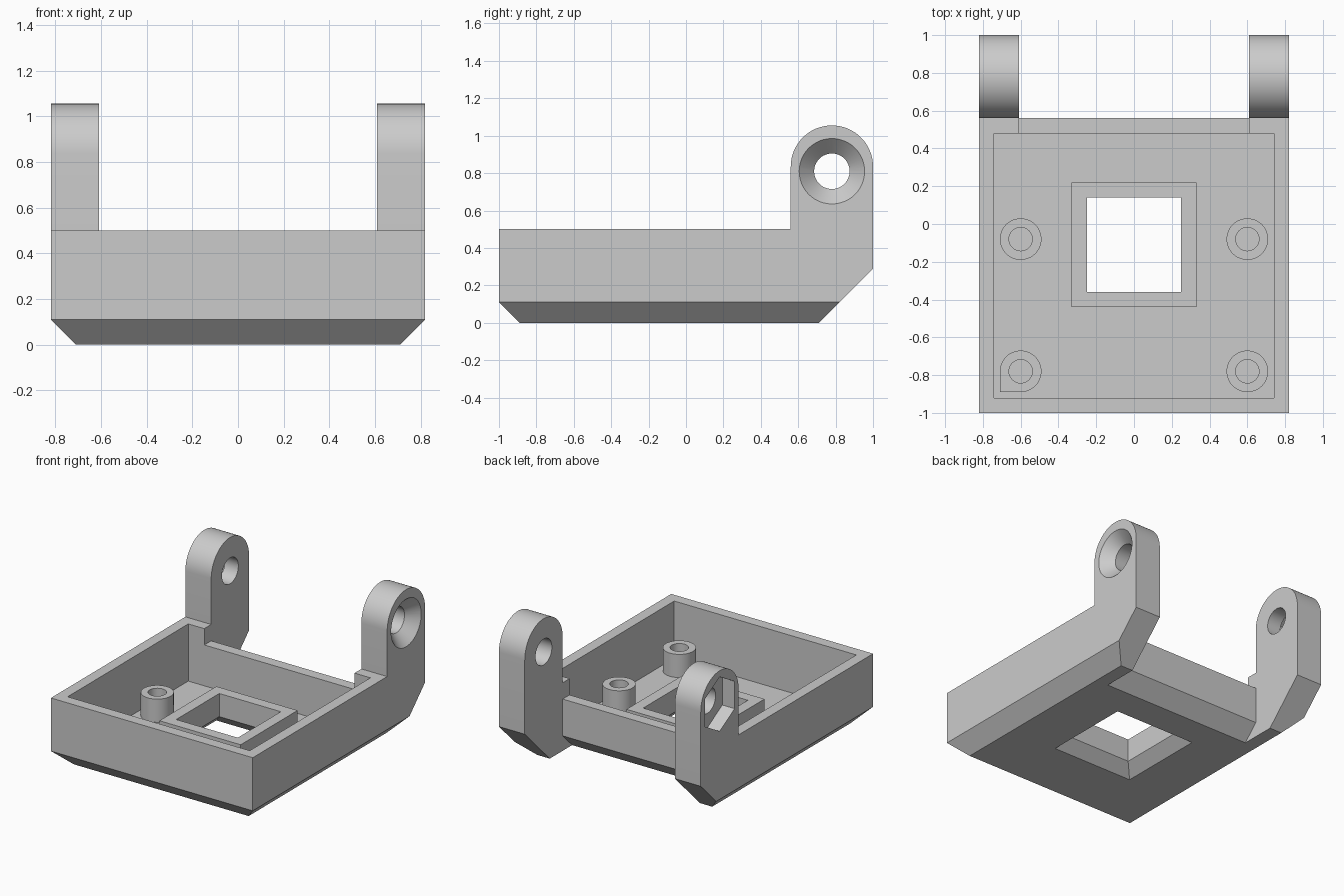
import bpy, bmesh, math
from mathutils import Matrix, Vector

if "Cube" in bpy.data.objects:
    bpy.data.objects.remove(bpy.data.objects["Cube"], do_unlink=True)

grey = bpy.data.materials.new("light grey plastic")
grey.use_nodes = True
grey.diffuse_color = (0.6, 0.6, 0.6, 1)
grey.node_tree.nodes["Principled BSDF"].inputs["Base Color"].default_value = (0.6, 0.6, 0.6, 1)


def finish(name, bm):
    bmesh.ops.recalc_face_normals(bm, faces=bm.faces)
    mesh = bpy.data.meshes.new(name)
    bm.to_mesh(mesh)
    bm.free()
    mesh.materials.append(grey)
    obj = bpy.data.objects.new(name, mesh)
    bpy.context.collection.objects.link(obj)
    return obj


def loft(name, lower, upper):
    """Solid between two matching rings of points."""
    bm = bmesh.new()
    a = [bm.verts.new(p) for p in lower]
    b = [bm.verts.new(p) for p in upper]
    bm.faces.new(a)
    bm.faces.new(b)
    for i in range(len(a)):
        j = (i + 1) % len(a)
        bm.faces.new((a[i], a[j], b[j], b[i]))
    return finish(name, bm)


def prism_x(name, yz, x0, x1):
    return loft(name, [(x0, y, z) for y, z in yz], [(x1, y, z) for y, z in yz])


def rect(half_x, y0, y1, z):
    return [(-half_x, y0, z), (half_x, y0, z), (half_x, y1, z), (-half_x, y1, z)]


def box(name, half_x, y0, y1, z0, z1):
    return loft(name, rect(half_x, y0, y1, z0), rect(half_x, y0, y1, z1))


def circle(cy, cz, r, n, start=0.0, sweep=2 * math.pi, closed=True):
    steps = n if closed else n - 1
    return [(cy + r * math.cos(start + sweep * i / steps),
             cz + r * math.sin(start + sweep * i / steps)) for i in range(n)]


def cut(target, cutter):
    mod = target.modifiers.new("cut", 'BOOLEAN')
    mod.operation = 'DIFFERENCE'
    mod.solver = 'EXACT'
    mod.object = cutter
    bpy.context.view_layer.objects.active = target
    bpy.ops.object.modifier_apply(modifier=mod.name)
    bpy.data.objects.remove(cutter, do_unlink=True)


def smooth(obj):
    bpy.ops.object.select_all(action='DESELECT')
    obj.select_set(True)
    bpy.context.view_layer.objects.active = obj
    bpy.ops.object.shade_smooth_by_angle(angle=math.radians(30))


W, WALL, CH, FLOOR, RIM = 0.82, 0.08, 0.11, 0.08, 0.5
PIVOT_Y, PIVOT_Z, EAR_R = 0.78, 0.81, 0.22

# Tray with ears: side profile pushed across the full width
profile = [(-1 + CH, 0), (0.71, 0), (1, 0.29)]
profile += circle(PIVOT_Y, 0.835, EAR_R, 33, 0, math.pi, False)
profile += [(0.56, RIM), (-1, RIM), (-1, CH)]
tray = prism_x("tray_with_ears", profile, -W, W)

# Long lower chamfers
for s in (-1, 1):
    tri = [(s * (W - CH - 0.1), -0.1), (s * (W + 0.1), -0.1), (s * (W + 0.1), CH + 0.1)]
    cut(tray, loft("chamfer_cutter", [(x, -1.2, z) for x, z in tri],
                   [(x, 1.2, z) for x, z in tri]))

# Cavity, then the gap between the ears with a lowered, chamfered back wall
cut(tray, box("cavity_cutter", W - WALL, -1 + WALL, 0.56 - WALL, FLOOR, 0.7))
gap = [(0.3, 0.38), (0.56, 0.38), (0.56, CH), (0.56 - CH - 0.1, -0.1),
       (1.2, -0.1), (1.2, 1.2), (0.3, 1.2)]
cut(tray, prism_x("gap_cutter", gap, -0.61, 0.61))

# Floor opening, flared towards the underside
HX, HY0, HY1 = 0.25, -0.36, 0.14
cut(tray, box("opening_cutter", HX, HY0, HY1, -0.1, 0.2))
f = 0.09
cut(tray, loft("flare_cutter", rect(HX + f, HY0 - f, HY1 + f, -0.01),
               rect(HX, HY0, HY1, FLOOR)))

# Pivot hole, countersink on the left ear, hexagonal nut pocket on the right ear
cut(tray, prism_x("pivot_cutter", circle(PIVOT_Y, PIVOT_Z, 0.095, 48), -1, 1))
inner, outer = circle(PIVOT_Y, PIVOT_Z, 0.095, 48), circle(PIVOT_Y, PIVOT_Z, 0.195, 48)
cut(tray, loft("countersink_cutter", [(W - 0.08, y, z) for y, z in inner],
               [(W + 0.02, y, z) for y, z in outer]))
cut(tray, prism_x("nut_cutter", circle(PIVOT_Y, PIVOT_Z, 0.2, 6, math.pi / 6), -1, -W + 0.1))
smooth(tray)

# Raised frame around the opening
TOP = 0.25
frame = box("opening_frame", HX + WALL, HY0 - WALL, HY1 + WALL, FLOOR, TOP)
cut(frame, box("frame_cutter", HX, HY0, HY1, 0, 0.5))

# Screw posts; the front right one has a squared outer corner
R, BORE = 0.11, 0.062
for name, px, py in (("front_left", 0.6, -0.78), ("front_right", -0.6, -0.78),
                     ("back_left", 0.6, -0.08), ("back_right", -0.6, -0.08)):
    ring = circle(px, py, R, 48)
    if name == "front_right":
        ring = circle(px, py, R, 37, -math.pi / 2, 1.5 * math.pi, False)
        ring.append((px - R, py - R))
    post = loft(name + "_post", [(x, y, FLOOR) for x, y in ring], [(x, y, TOP) for x, y in ring])
    bore = circle(px, py, BORE, 32)
    cut(post, loft("bore_cutter", [(x, y, 0) for x, y in bore], [(x, y, 0.5) for x, y in bore]))
    smooth(post)
